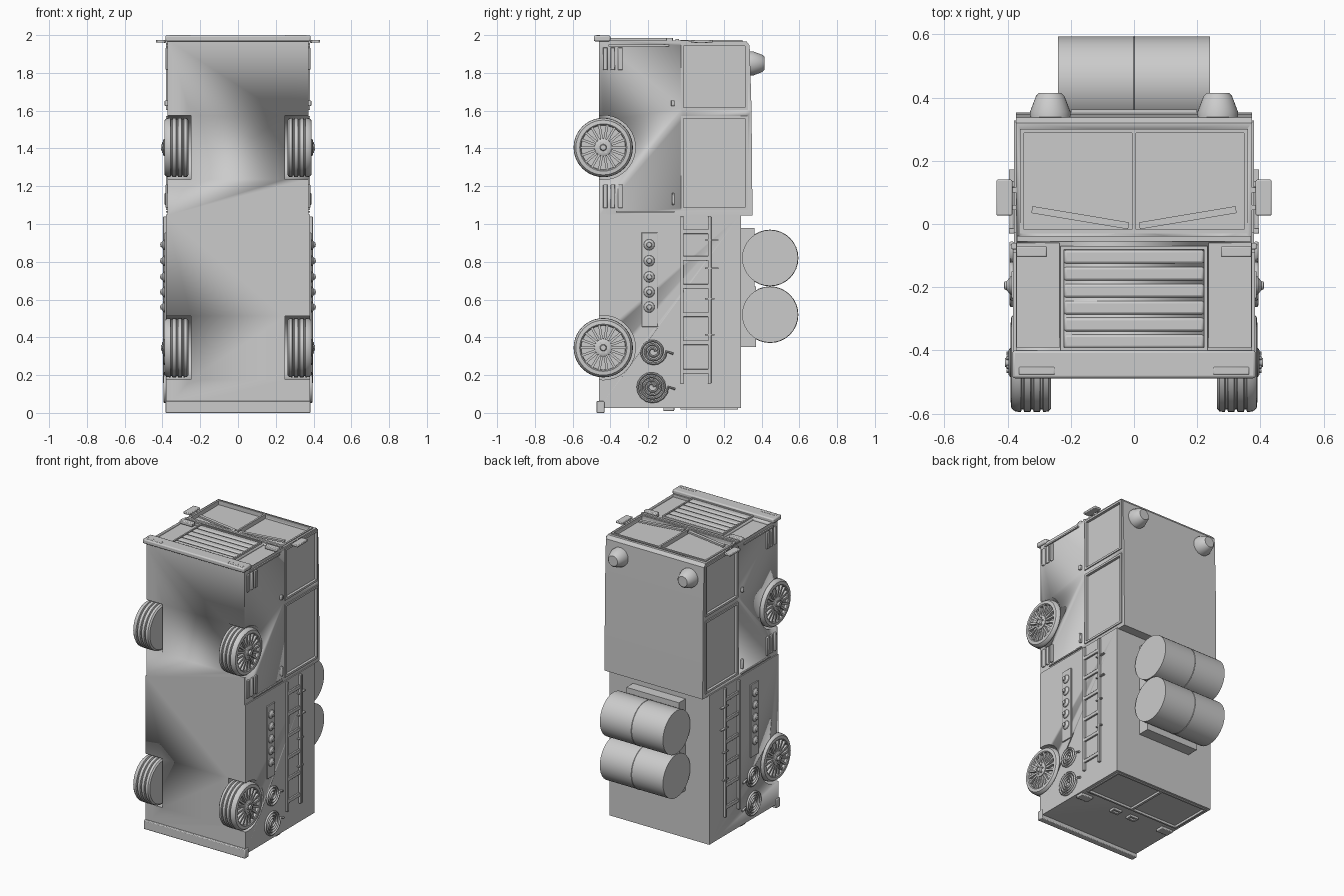
import bpy, bmesh, math
from mathutils import Matrix, Vector

if "Cube" in bpy.data.objects:
    bpy.data.objects.remove(bpy.data.objects["Cube"])

gray = bpy.data.materials.new("light_gray")
gray.diffuse_color = (0.6, 0.6, 0.6, 1)
gray.use_nodes = True
gray.node_tree.nodes["Principled BSDF"].inputs["Base Color"].default_value = gray.diffuse_color


def finish(name, bm, mirror=False, bevel=0, angle=35):
    """Turn a bmesh in world coordinates into a shaded object."""
    bmesh.ops.remove_doubles(bm, verts=bm.verts, dist=1e-5)
    bmesh.ops.recalc_face_normals(bm, faces=bm.faces)
    me = bpy.data.meshes.new(name)
    bm.to_mesh(me)
    bm.free()
    ob = bpy.data.objects.new(name, me)
    bpy.context.collection.objects.link(ob)
    me.materials.append(gray)
    if bevel:
        m = ob.modifiers.new("bevel", 'BEVEL')
        m.width, m.segments = bevel, 2
    if mirror:
        ob.modifiers.new("mirror", 'MIRROR')
    bpy.ops.object.select_all(action='DESELECT')
    ob.select_set(True)
    bpy.context.view_layer.objects.active = ob
    bpy.ops.object.shade_smooth_by_angle(angle=math.radians(angle))
    return ob


def add_box(bm, x0, x1, y0, y1, z0, z1, mat=Matrix()):
    m = Matrix.Translation(((x0 + x1) / 2, (y0 + y1) / 2, (z0 + z1) / 2)) @ Matrix.Diagonal((x1 - x0, y1 - y0, z1 - z0, 1))
    bmesh.ops.create_cube(bm, size=1, matrix=mat @ m)


def boxes(name, items, mirror=False, bevel=0):
    bm = bmesh.new()
    for b in items:
        add_box(bm, *b)
    return finish(name, bm, mirror, bevel)


def add_lathe(bm, prof, c, axis='x', seg=32):
    """Revolve (height, radius) points about an axis through c."""
    rings = []
    for h, r in prof:
        ring = []
        for i in range(seg):
            a = 2 * math.pi * i / seg
            u, v = r * math.cos(a), r * math.sin(a)
            p = {'x': (h, u, v), 'y': (u, h, v), 'z': (u, v, h)}[axis]
            ring.append(bm.verts.new(Vector(c) + Vector(p)))
        rings.append(ring)
    for a, b in zip(rings, rings[1:]):
        for i in range(seg):
            j = (i + 1) % seg
            bm.faces.new((a[i], a[j], b[j], b[i]))
    for ring, (h, r) in ((rings[0], prof[0]), (rings[-1], prof[-1])):
        if r > 0.001:
            bm.faces.new(ring)


def lathes(name, prof, centers, axis='x', mirror=False, seg=32):
    bm = bmesh.new()
    for c in centers:
        add_lathe(bm, prof, c, axis, seg)
    return finish(name, bm, mirror)


def side_frame(y0, y1, z0, z1, x0, x1, t):
    return [(x0, x1, y0, y0 + t, z0, z1), (x0, x1, y1 - t, y1, z0, z1),
            (x0, x1, y0, y1, z0, z0 + t), (x0, x1, y0, y1, z1 - t, z1)]


def end_frame(x0, x1, y0, y1, z0, z1, t):
    return [(x0, x0 + t, y0, y1, z0, z1), (x1 - t, x1, y0, y1, z0, z1),
            (x0, x1, y0, y0 + t, z0, z1), (x0, x1, y1 - t, y1, z0, z1)]


WHEELS = [(0, -0.438, 1.405), (0, -0.438, 0.345)]
SIDE_WINDOWS = [(-0.015, 0.315, 1.615, 1.945), (-0.015, 0.315, 1.085, 1.56)]

# cutter for wheel wells and window recesses
bm = bmesh.new()
for s in (1, -1):
    for c in WHEELS:
        add_lathe(bm, [(s * 0.25, 0.17), (s * 0.5, 0.17)], c, seg=40)
    for y0, y1, z0, z1 in SIDE_WINDOWS:
        a, b = sorted((s * 0.36, s * 0.45))
        add_box(bm, a, b, y0, y1, z0, z1)
    a, b = sorted((s * 0.005, s * 0.35))
    add_box(bm, a, b, -0.02, 0.29, 1.945, 2.1)      # windscreen
    add_box(bm, a, b, -0.02, 0.265, -0.1, 0.035)    # rear windows
    a, b = sorted((s * 0.235, s * 0.37))
    add_box(bm, a, b, -0.39, -0.06, 1.955, 2.1)     # front corner panels
cutter = finish("recess_cutter", bm)
cutter.hide_render = True
cutter.hide_viewport = True


def hull(name, outline, w):
    """Side outline of (y, z) extruded across the width, with recesses cut."""
    bm = bmesh.new()
    f = bm.faces.new([bm.verts.new((-w, y, z)) for y, z in outline])
    r = bmesh.ops.extrude_face_region(bm, geom=[f])
    bmesh.ops.translate(bm, vec=(2 * w, 0, 0), verts=[v for v in r['geom'] if isinstance(v, bmesh.types.BMVert)])
    ob = finish(name, bm)
    m = ob.modifiers.new("recesses", 'BOOLEAN')
    m.operation, m.solver, m.object = 'DIFFERENCE', 'EXACT', cutter


hull("cab", [(-0.46, 1.045), (0.352, 1.045), (0.347, 1.6), (0.337, 1.945), (0.32, 1.967), (-0.46, 1.975)], 0.373)
hull("rear_body", [(-0.46, 0.025), (0.29, 0.025), (0.29, 1.05), (-0.46, 1.05)], 0.38)

# window frames and door trim
trim = []
for y0, y1, z0, z1 in SIDE_WINDOWS:
    trim += side_frame(y0 - 0.012, y1 + 0.012, z0 - 0.012, z1 + 0.012, 0.365, 0.38, 0.014)
boxes("side_window_frames", trim, True)
boxes("door_edges", [(0.365, 0.382, -0.41, -0.09, 1.94, 1.95), (0.365, 0.382, -0.37, -0.06, 1.062, 1.07)], True)
boxes("windscreen_frame", end_frame(-0.36, 0.36, -0.03, 0.3, 1.955, 1.975, 0.012)
      + [(-0.006, 0.006, -0.03, 0.3, 1.95, 1.975), (-0.37, 0.37, -0.055, -0.038, 1.96, 1.98)])
boxes("rear_window_frame", end_frame(-0.36, 0.36, -0.03, 0.275, 0.018, 0.03, 0.012)
      + [(-0.008, 0.008, -0.03, 0.275, 0.018, 0.03)])
boxes("door_handles", [(0.37, 0.388, -0.08, -0.06, 1.625, 1.655), (0.37, 0.388, -0.075, -0.06, 1.1, 1.165)], True, 0.004)
boxes("side_vents", [(0.365, 0.383, y, y + 0.025, z0, z1)
                     for z0, z1 in ((1.815, 1.935), (1.085, 1.21)) for y in (-0.44, -0.4, -0.36)], True, 0.004)

# windscreen wipers
bm = bmesh.new()
add_box(bm, -0.155, 0.155, -0.011, 0.011, 0, 0.012,
        Matrix.Translation((0.17, 0.02, 1.962)) @ Matrix.Rotation(math.radians(9.5), 4, 'Z'))
finish("wipers", bm, True)

# grille, bumpers, lamps and mirrors
boxes("grille_frame", end_frame(-0.232, 0.232, -0.4, -0.07, 1.965, 1.985, 0.01))
boxes("grille_slats", [(-0.222, 0.222, -0.393 + i * 0.0535, -0.35 + i * 0.0535, 1.965, 1.984) for i in range(6)], False, 0.008)
boxes("front_bumper", [(-0.385, 0.385, -0.488, -0.4, 1.967, 1.998)], False, 0.008)
boxes("rear_bumper", [(-0.385, 0.385, -0.475, -0.432, 0, 0.062)], False, 0.005)
boxes("headlamps", [(0.275, 0.372, -0.105, -0.07, 1.96, 1.985)], True, 0.005)
boxes("bumper_lamps", [(0.25, 0.365, -0.477, -0.452, 1.99, 2.0)], True, 0.004)
boxes("tail_lamps", [(0.28, 0.37, -0.12, -0.062, 0.01, 0.035)], True, 0.005)
boxes("rear_handles", [f for f in end_frame(0.035, 0.1, -0.12, -0.075, 0.01, 0.026, 0.014)], True)
boxes("mirrors", [(0.385, 0.435, 0.027, 0.14, 1.96, 1.975)], True, 0.004)
boxes("mirror_arms", [(0.36, 0.392, 0.045, 0.06, 1.958, 1.968), (0.36, 0.392, 0.1, 0.115, 1.958, 1.968)], True)
lathes("roof_beacons", [(0.335, 0.064), (0.355, 0.064), (0.405, 0.045), (0.415, 0.035)], [(0.265, 0, 1.85)], 'y', True)

# tyres with tread grooves, rims, spokes, hubs
tread = [(0.262, 0.1), (0.262, 0.145), (0.27, 0.155)]
for i in range(3):
    x = 0.29 + i * 0.03
    tread += [(x - 0.003, 0.157), (x, 0.149), (x + 0.005, 0.149), (x + 0.008, 0.157)]
tread += [(0.376, 0.155), (0.388, 0.145), (0.39, 0.125), (0.385, 0.119), (0.37, 0.117), (0.37, 0)]
lathes("tyres", tread, WHEELS, 'x', True, 40)
lathes("hubs", [(0.365, 0.048), (0.392, 0.046), (0.397, 0.038), (0.397, 0.018), (0.408, 0.014), (0.408, 0)], WHEELS, 'x', True, 24)
bm = bmesh.new()
for c in WHEELS:
    for i in range(18):
        m = Matrix.Translation(c) @ Matrix.Rotation(2 * math.pi * i / 18, 4, 'X')
        add_box(bm, 0.366, 0.387, 0.04, 0.121, -0.0065, 0.0065, m)
finish("wheel_spokes", bm, True)
bm = bmesh.new()
for c in WHEELS:
    for i in range(6):
        a = 2 * math.pi * i / 6
        add_lathe(bm, [(0.395, 0.006), (0.403, 0.006)], Vector(c) + Vector((0, 0.028 * math.cos(a), 0.028 * math.sin(a))), seg=8)
finish("wheel_nuts", bm, True)

# ladder with hooks
boxes("ladder", [(0.378, 0.396, -0.03, -0.012, 0.155, 1.04), (0.378, 0.396, 0.116, 0.134, 0.155, 1.04)]
      + [(0.381, 0.394, -0.02, 0.125, z - 0.012, z + 0.012) for z in (0.22, 0.372, 0.52, 0.67, 0.818, 0.96)], True, 0.003)
boxes("ladder_hooks", [(0.375, 0.395, 0.1, y, z, z + 0.007)
                       for y, z in ((0.172, 0.912), (0.172, 0.762), (0.15, 0.6), (0.15, 0.41))], True)

# control panel with knobs
boxes("control_panel", [(0.375, 0.388, -0.235, -0.15, 0.455, 0.955)], True, 0.003)
lathes("control_knobs", [(0.385, 0.03), (0.392, 0.028), (0.403, 0.014), (0.41, 0.012), (0.412, 0)],
       [(0, -0.195, z) for z in (0.56, 0.64, 0.72, 0.805, 0.89)], 'x', True, 16)


# coiled hoses, swept along a spiral
def hose(name, cy, cz, radius, turns):
    cu = bpy.data.curves.new(name, 'CURVE')
    cu.dimensions, cu.bevel_depth, cu.bevel_resolution, cu.use_fill_caps = '3D', 0.007, 1, True
    sp = cu.splines.new('POLY')
    n = 16 * turns
    sp.points.add(n + 1)
    for i in range(n + 1):
        a, r = 2 * math.pi * i / 16, 0.012 + (radius - 0.019) * i / n
        sp.points[i].co = (0.387, cy + r * math.cos(a), cz + r * math.sin(a), 1)
    sp.points[n + 1].co = (0.387, cy + radius + 0.03, cz - 0.012, 1)
    tmp = bpy.data.objects.new(name + "_path", cu)
    bpy.context.collection.objects.link(tmp)
    bm = bmesh.new()
    bm.from_mesh(tmp.to_mesh())
    tmp.to_mesh_clear()
    bpy.data.objects.remove(tmp)
    finish(name, bm, True, angle=60)


hose("upper_hose_coil", -0.175, 0.325, 0.078, 3)
hose("lower_hose_coil", -0.18, 0.138, 0.092, 4)

# roof tanks and their cradles
lathes("roof_tanks", [(-0.24, 0.148), (-0.002, 0.148), (0, 0.15), (0.002, 0.148), (0.24, 0.148)],
       [(0, 0.445, 0.82), (0, 0.445, 0.52)], 'x')
boxes("tank_cradles", [(-0.2, 0.2, 0.28, 0.362, 0.67, 0.98), (-0.2, 0.2, 0.28, 0.37, 0.35, 0.668)])
